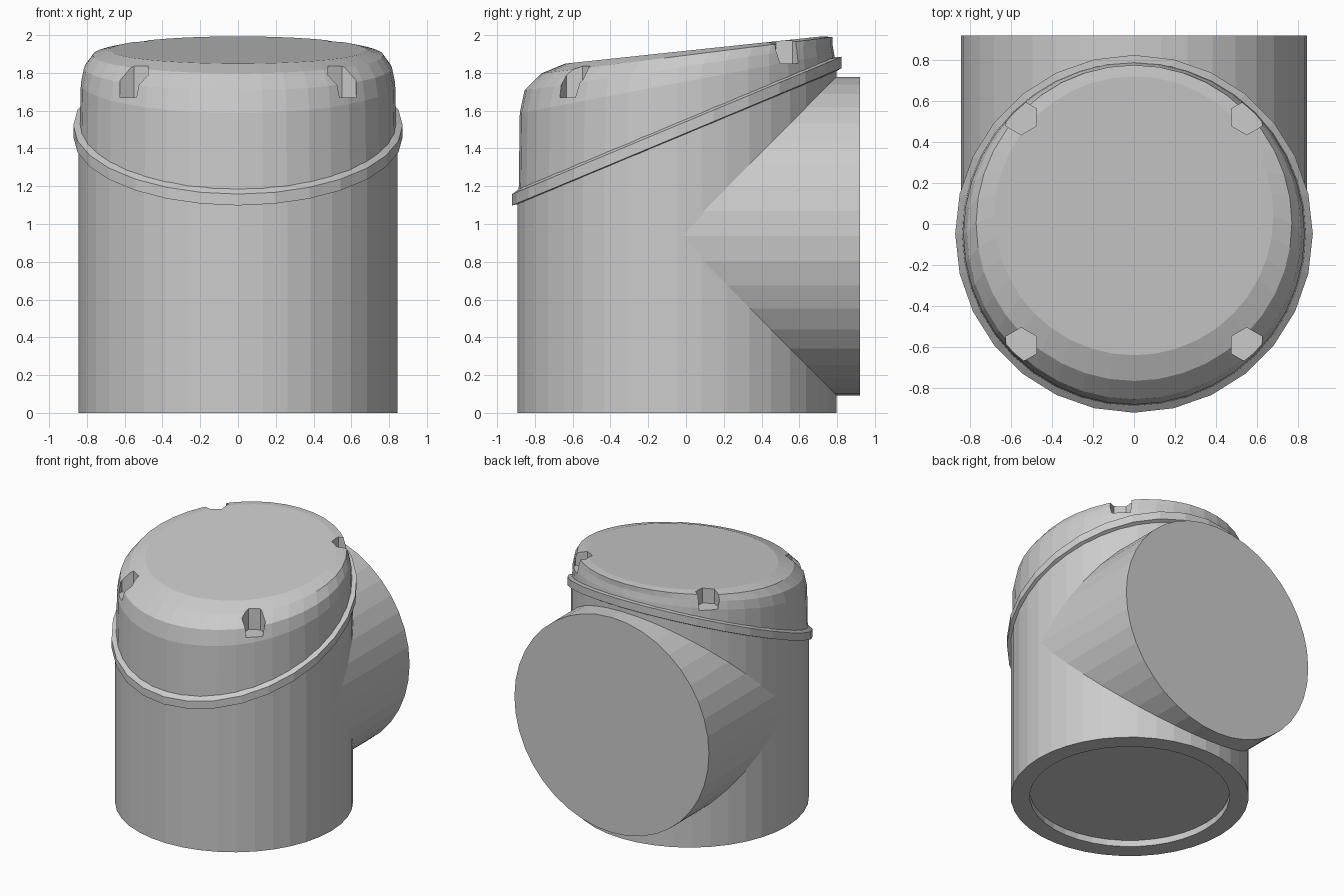
import bpy, bmesh, math

if "Cube" in bpy.data.objects:
    bpy.data.objects.remove(bpy.data.objects["Cube"])

CY = -0.048   # centre of the upright body along y
TILT = 0.417  # slope of the collar


def finish(name, bm):
    bmesh.ops.recalc_face_normals(bm, faces=bm.faces)
    mesh = bpy.data.meshes.new(name)
    bm.to_mesh(mesh)
    bm.free()
    ob = bpy.data.objects.new(name, mesh)
    bpy.context.collection.objects.link(ob)
    return ob


def loft(name, sections, n, closed=False):
    """Rings of (radius, centre y, height at y = 0, slope along y)."""
    bm = bmesh.new()
    rings = []
    for r, cy, z, slope in sections:
        ring = []
        for i in range(n):
            a = 2 * math.pi * i / n
            y = cy + r * math.sin(a)
            ring.append(bm.verts.new((r * math.cos(a), y, z + slope * y)))
        rings.append(ring)
    pairs = list(zip(rings, rings[1:]))
    if closed:
        pairs.append((rings[-1], rings[0]))
    else:
        bm.faces.new(rings[0])
        bm.faces.new(rings[-1])
    for a, b in pairs:
        for i in range(n):
            j = (i + 1) % n
            bm.faces.new((a[i], a[j], b[j], b[i]))
    return finish(name, bm)


def cylinder(name, r, depth, n, loc, rot=(0, 0, 0)):
    bpy.ops.mesh.primitive_cylinder_add(vertices=n, radius=r, depth=depth,
                                        location=loc, rotation=rot)
    ob = bpy.context.object
    ob.name = name
    return ob


def combine(target, other, operation):
    mod = target.modifiers.new(operation, 'BOOLEAN')
    mod.object = other
    mod.operation = operation
    mod.solver = 'EXACT'
    bpy.context.view_layer.objects.active = target
    bpy.ops.object.modifier_apply(modifier=mod.name)
    bpy.data.objects.remove(other, do_unlink=True)


# Upright body with recessed base and slanted, rounded cap
body = loft("body", [
    (0.71, CY, 0.05, 0),
    (0.71, CY, 0.0, 0),
    (0.845, CY, 0.0, 0),
    (0.845, CY, 1.515, TILT),
    (0.838, CY, 1.525, TILT),
    (0.832, CY, 1.755, 0.19),
    (0.815, -0.04, 1.835, 0.15),
    (0.77, 0.005, 1.893, 0.125),
    (0.68, 0.04, 1.917, 0.106),
], 40)

# Horizontal outlet of almost equal radius, joined at the back
outlet = cylinder("outlet", 0.843, 0.92 - CY, 40,
                  (0, (0.92 + CY) / 2, 0.936), (math.pi / 2, 0, 0))
combine(body, outlet, 'UNION')

# Four small pockets in the shoulder of the cap
for x in (-0.55, 0.55):
    for y, floor in ((-0.59, 1.67), (0.52, 1.85)):
        cutter = cylinder("pocket_cutter", 0.085, 0.5, 6, (x, y, floor + 0.25))
        cutter.hide_render = True
        combine(body, cutter, 'DIFFERENCE')

# Slanted collar between body and cap
loft("collar", [
    (0.835, CY, 1.475, TILT),
    (0.872, CY, 1.482, TILT),
    (0.872, CY, 1.542, TILT),
    (0.835, CY, 1.556, TILT),
], 28, closed=True)
